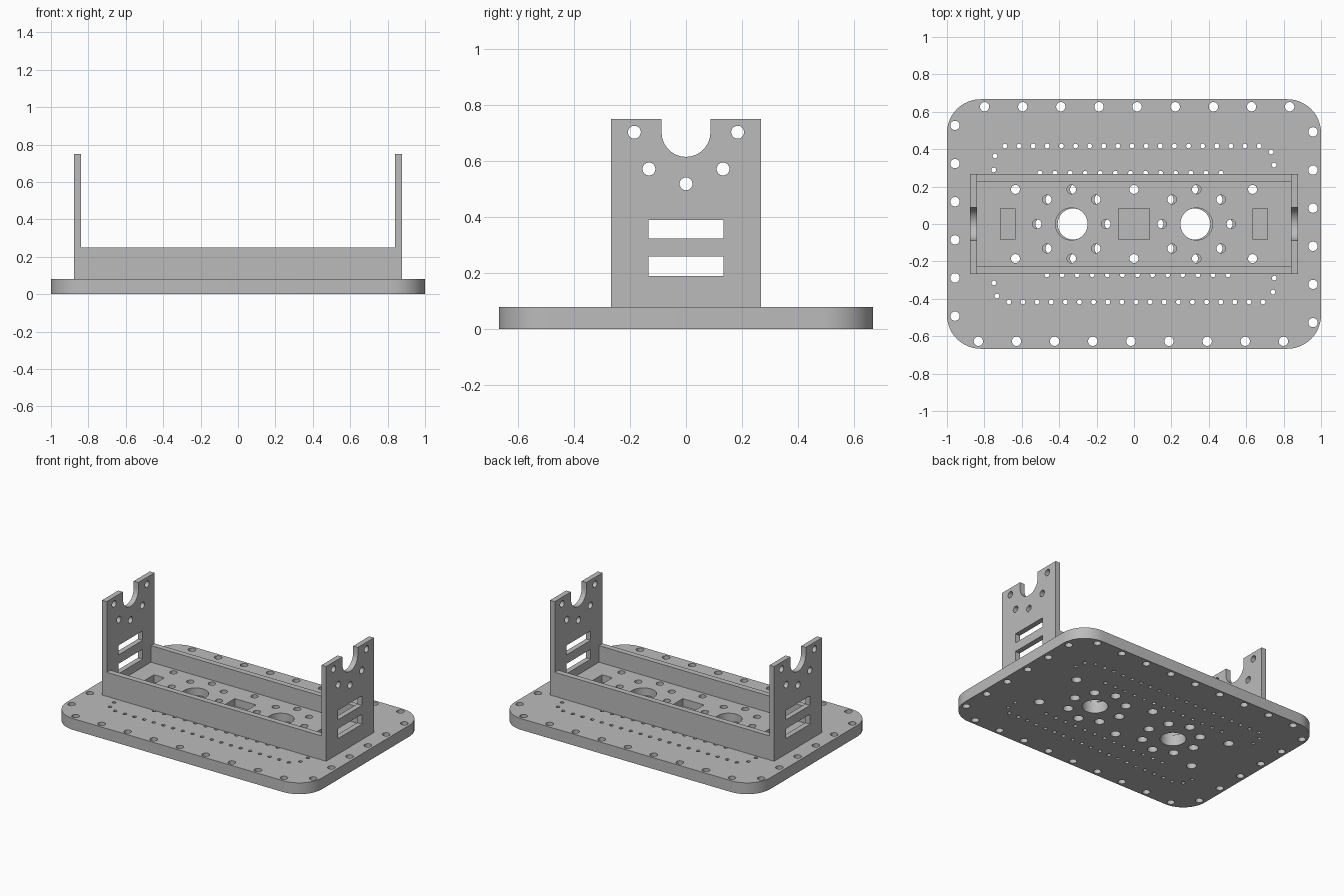
import bpy, bmesh, math
from mathutils import Matrix

if "Cube" in bpy.data.objects:
    bpy.data.objects.remove(bpy.data.objects["Cube"])

grey = bpy.data.materials.new("plain grey")
grey.diffuse_color = (0.5, 0.5, 0.5, 1)
grey.use_nodes = True
grey.node_tree.nodes["Principled BSDF"].inputs["Base Color"].default_value = grey.diffuse_color


def circle(x, y, r, n=24):
    return [(x + r * math.cos(2 * math.pi * i / n), y + r * math.sin(2 * math.pi * i / n)) for i in range(n)]


def rect(x0, x1, y0, y1):
    return [(x0, y0), (x1, y0), (x1, y1), (x0, y1)]


def arc(x, y, r, a0, a1, n):
    return [(x + r * math.cos(math.radians(a0 + (a1 - a0) * i / n)),
             y + r * math.sin(math.radians(a0 + (a1 - a0) * i / n))) for i in range(n + 1)]


def sheet(name, loops, lo, hi, turn=Matrix()):
    """Extrude an outline with holes from lo to hi along its normal."""
    cu = bpy.data.curves.new(name, 'CURVE')
    cu.dimensions, cu.fill_mode, cu.extrude = '2D', 'BOTH', (hi - lo) / 2
    for pts in loops:
        s = cu.splines.new('POLY')
        s.points.add(len(pts) - 1)
        for p, (x, y) in zip(s.points, pts):
            p.co = (x, y, 0, 1)
        s.use_cyclic_u = True
    tmp = bpy.data.objects.new(name + "_curve", cu)
    bpy.context.collection.objects.link(tmp)
    me = bpy.data.meshes.new_from_object(tmp.evaluated_get(bpy.context.evaluated_depsgraph_get()))
    bpy.data.objects.remove(tmp)
    me.transform(turn @ Matrix.Translation((0, 0, (lo + hi) / 2)))
    bm = bmesh.new()
    bm.from_mesh(me)
    bmesh.ops.remove_doubles(bm, verts=bm.verts, dist=1e-5)
    bmesh.ops.recalc_face_normals(bm, faces=bm.faces)
    bm.to_mesh(me)
    bm.free()
    me.materials.clear()
    me.materials.append(grey)
    ob = bpy.data.objects.new(name, me)
    bpy.context.collection.objects.link(ob)
    bpy.ops.object.select_all(action='DESELECT')
    ob.select_set(True)
    bpy.context.view_layer.objects.active = ob
    bpy.ops.object.shade_smooth_by_angle(angle=math.radians(30))
    return ob


# Bolt positions shared by floor and base: a ring around each big hole, plus outer pairs
def bolts(ring_shift, r):
    out = []
    for s in (-1, 1):
        cx = s * (0.334 - ring_shift)
        for k in range(8):
            a = k * math.pi / 4
            out.append(circle(cx + 0.185 * math.cos(a), 0.185 * math.sin(a), r))
        out += [circle(s * 0.634, t * 0.185, r) for t in (-1, 1)]
        out.append(circle(0, s * 0.185, r))
    return out


# Base plate with rounded corners
W, D, R = 1.0, 0.667, 0.18
base = []
for cx, cy, a in ((W - R, D - R, 0), (R - W, D - R, 90), (R - W, R - D, 180), (W - R, R - D, 270)):
    base += arc(cx, cy, R, a, a + 90, 12)
loops = [base] + bolts(0.025, 0.033) + [circle(s * 0.325, 0, 0.083, 48) for s in (-1, 1)]
for s in (-1, 1):  # hole pattern repeats under a half turn
    # rim holes
    loops += [circle(s * (-0.799 + 0.2039 * i), s * 0.627, 0.025) for i in range(9)]
    loops += [circle(s * -0.957, s * (0.527 - 0.2039 * i), 0.025) for i in range(6)]
    # small pin holes
    pins = [(-0.69 + 0.0755 * i, 0.417) for i in range(19)]
    pins += [(-0.503 + 0.0807 * i, 0.272) for i in range(13)]
    pins += [(0.733, 0.385), (0.749, 0.315), (-0.743, 0.364), (-0.75, 0.289)]
    loops += [circle(s * x, s * y, 0.013, 12) for x, y in pins]
sheet("base_plate", loops, 0, 0.08)

# Tray floor with rectangular pockets
floor = [rect(-0.84, 0.84, -0.227, 0.227), rect(-0.083, 0.083, -0.083, 0.083)] + bolts(0, 0.024)
for s in (-1, 1):
    floor.append(rect(s * 0.675 - 0.04, s * 0.675 + 0.04, -0.083, 0.083))
    floor.append(circle(s * 0.334, 0, 0.086, 48))
sheet("tray_floor", floor, 0.08, 0.133)

# Long side rails
for name, y in (("front_rail", -0.267), ("back_rail", 0.227)):
    sheet(name, [rect(-0.84, 0.84, y, y + 0.04)], 0.08, 0.25)

# Upright end plates with notch, slots and holes
upright = [(-0.267, 0.75), (-0.267, 0.08), (0.267, 0.08), (0.267, 0.75), (0.087, 0.75)]
upright += arc(0, 0.701, 0.087, 0, -180, 14) + [(-0.087, 0.75)]
cuts = [rect(-0.134, 0.134, 0.19, 0.26), rect(-0.134, 0.134, 0.323, 0.39)]
cuts += [circle(y, z, 0.023) for y, z in ((-0.184, 0.702), (0.184, 0.702), (-0.132, 0.571), (0.132, 0.571), (0, 0.518))]
to_side = Matrix(((0, 0, 1, 0), (1, 0, 0, 0), (0, 1, 0, 0), (0, 0, 0, 1)))
sheet("left_end_plate", [upright] + cuts, -0.877, -0.84, to_side)
sheet("right_end_plate", [upright] + cuts, 0.84, 0.877, to_side)
